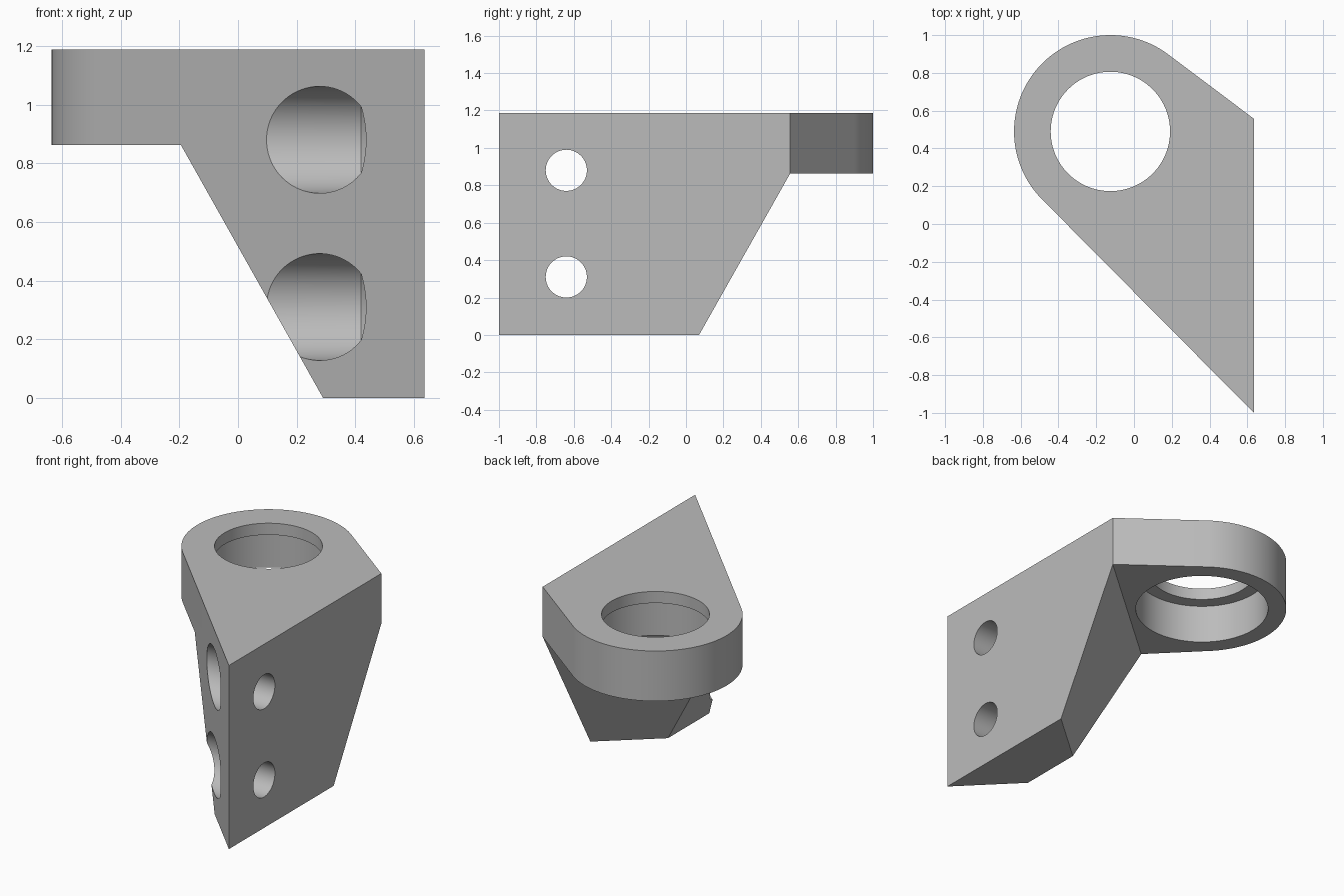
import bpy, bmesh, math
from mathutils import Vector, Matrix

old = bpy.data.objects.get("Cube")
if old:
    bpy.data.objects.remove(old, do_unlink=True)

HEIGHT, FLANGE_Z = 1.187, 0.863      # top, and underside of the flange
SIDE_X = 0.635                       # flat mounting face
CORNER_Y = 0.557                     # rear corner of the mounting face
RING = Vector((-0.125, 0.49))        # centre of the ring
RING_R = 0.51
SEGMENTS = 96


def make_object(name, bm):
    bmesh.ops.recalc_face_normals(bm, faces=bm.faces)
    mesh = bpy.data.meshes.new(name)
    bm.to_mesh(mesh)
    bm.free()
    obj = bpy.data.objects.new(name, mesh)
    bpy.context.collection.objects.link(obj)
    return obj


def prism(name, points, sweep):
    """Extrude a flat polygon along a vector."""
    bm = bmesh.new()
    face = bm.faces.new([bm.verts.new(p) for p in points])
    result = bmesh.ops.extrude_face_region(bm, geom=[face])
    verts = [v for v in result["geom"] if isinstance(v, bmesh.types.BMVert)]
    bmesh.ops.translate(bm, verts=verts, vec=sweep)
    if face.is_valid and len(face.edges[0].link_faces) < 2:
        bmesh.ops.holes_fill(bm, edges=bm.edges)
    return make_object(name, bm)


def stepped_cutter(name, profile, matrix):
    """Round cutter from (height, radius) pairs along local z."""
    bm = bmesh.new()
    rings = []
    for h, r in profile:
        angles = [math.tau * i / SEGMENTS for i in range(SEGMENTS)]
        rings.append([bm.verts.new((r * math.cos(a), r * math.sin(a), h)) for a in angles])
    for low, high in zip(rings, rings[1:]):
        for i in range(SEGMENTS):
            j = (i + 1) % SEGMENTS
            bm.faces.new((low[i], low[j], high[j], high[i]))
    bm.faces.new(rings[0])
    bm.faces.new(rings[-1])
    bm.transform(matrix)
    return make_object(name, bm)


def tangent_angle(corner, side):
    v = Vector(corner) - RING
    return math.atan2(v.y, v.x) + side * math.acos(RING_R / v.length)


# Bracket blank: mounting face with two tangents wrapping round the ring
front, rear = (SIDE_X, -1.0), (SIDE_X, CORNER_Y)
start = tangent_angle(rear, 1)
end = tangent_angle(front, -1) + math.tau
outline = [front, rear]
for i in range(SEGMENTS + 1):
    a = start + (end - start) * i / SEGMENTS
    outline.append((RING.x + RING_R * math.cos(a), RING.y + RING_R * math.sin(a)))
bracket = prism("bracket", [(x, y, 0) for x, y in outline], (0, 0, HEIGHT))

# Sloped cut under the ring, running parallel to the gusset edge
along = Vector((0.83, 0.721, 0))
slope = (CORNER_Y - 0.07) / FLANGE_Z
rear_profile = [(0.07 - 0.2 * slope, -0.2), (CORNER_Y, FLANGE_Z), (3, FLANGE_Z), (3, -0.2)]
rear_cut = prism("rear_slope_cutter",
                 [Vector((SIDE_X, y, z)) + along for y, z in rear_profile], along * -3.5)

# Sloped cut on the side away from the mounting face
slope = (-0.195 - 0.29) / FLANGE_Z
side_profile = [(0.29 - 0.2 * slope, -0.2), (-0.195, FLANGE_Z), (-2, FLANGE_Z), (-2, -0.2)]
side_cut = prism("side_slope_cutter", [(x, -2, z) for x, z in side_profile], (0, 4, 0))

# Ring bore with a thin lip at the top
ring_bore = stepped_cutter("ring_bore_cutter",
                           [(0.5, 0.4), (1.112, 0.4), (1.112, 0.316), (1.4, 0.316)],
                           Matrix.Translation((RING.x, RING.y, 0)))

# Two countersunk screw holes through the mounting face
cutters = [rear_cut, side_cut, ring_bore]
for label, z in (("upper", 0.88), ("lower", 0.31)):
    place = Matrix.Translation((0, -0.64, z)) @ Matrix.Rotation(math.pi / 2, 4, "Y")
    cutters.append(stepped_cutter(label + "_screw_hole_cutter",
                                  [(-1.5, 0.182), (0.42, 0.182), (0.473, 0.11), (1, 0.11)], place))

for cutter in cutters:
    mod = bracket.modifiers.new(cutter.name, "BOOLEAN")
    mod.operation = "DIFFERENCE"
    mod.solver = "EXACT"
    mod.object = cutter

# Apply the cuts and remove the cutters
bpy.context.view_layer.update()
evaluated = bracket.evaluated_get(bpy.context.evaluated_depsgraph_get())
bracket.data, blank = bpy.data.meshes.new_from_object(evaluated), bracket.data
bracket.modifiers.clear()
bpy.data.meshes.remove(blank)
for cutter in cutters:
    bpy.data.objects.remove(cutter, do_unlink=True)

# Plain grey finish
grey = bpy.data.materials.new("plain grey")
grey.use_nodes = True
colour = (0.5, 0.5, 0.5, 1)
grey.diffuse_color = colour
grey.node_tree.nodes["Principled BSDF"].inputs["Base Color"].default_value = colour
bracket.data.materials.clear()
bracket.data.materials.append(grey)
for face in bracket.data.polygons:
    face.material_index = 0

bpy.ops.object.select_all(action="DESELECT")
bracket.select_set(True)
bpy.context.view_layer.objects.active = bracket
bpy.ops.object.shade_smooth_by_angle(angle=math.radians(30))
